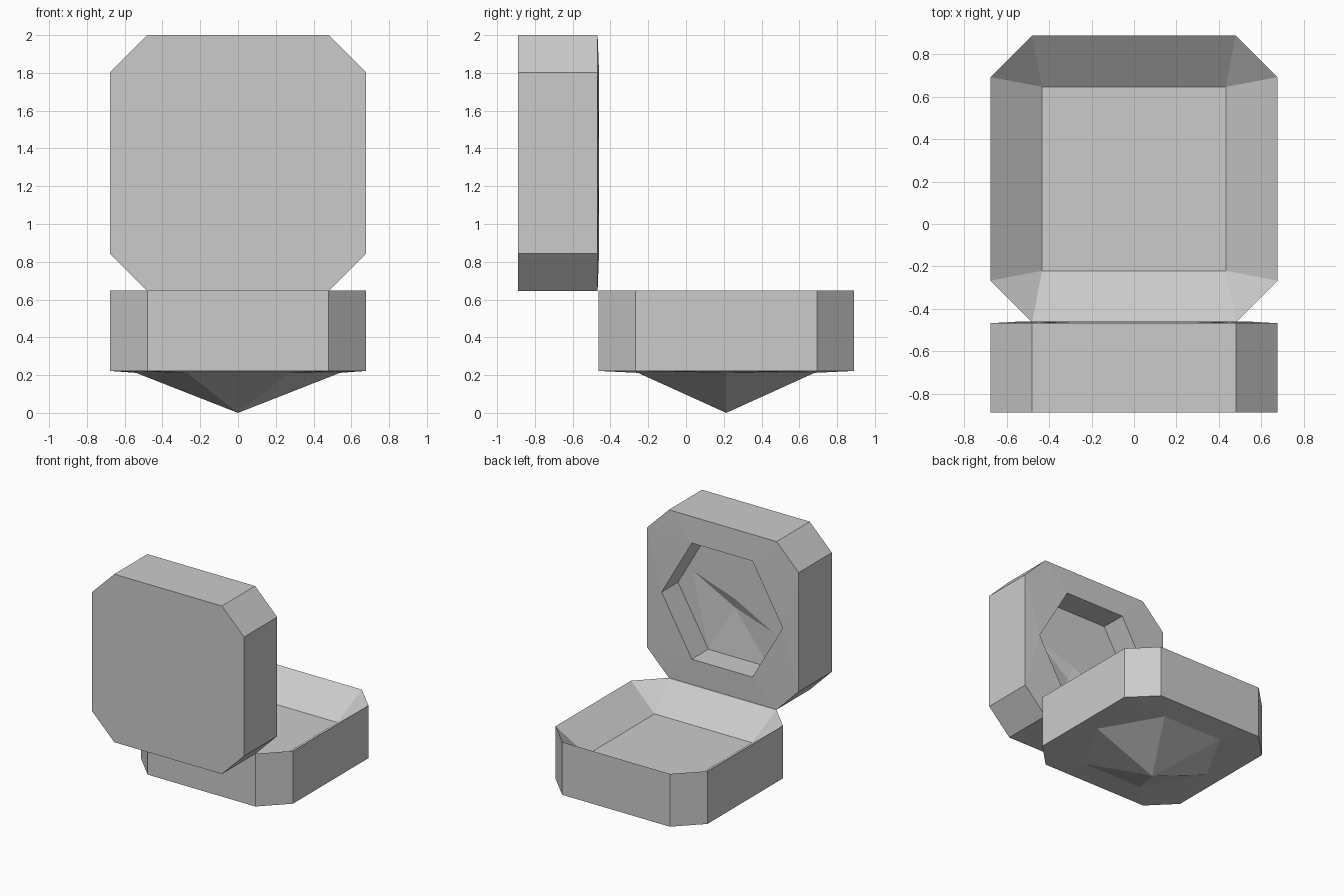
import bpy, bmesh, math
from mathutils import Vector

cube = bpy.data.objects.get("Cube")
if cube:
    bpy.data.objects.remove(cube, do_unlink=True)

HALF, FLAT, HEX = 0.677, 0.48, 0.54
CENTRE_Y, CENTRE_Z = 0.213, 1.323

grey = bpy.data.materials.new("plain_grey")
grey.use_nodes = True
colour = (0.6, 0.6, 0.6, 1)
grey.diffuse_color = colour
grey.node_tree.nodes["Principled BSDF"].inputs["Base Color"].default_value = colour


def on_base(u, v, w):
    return Vector((u, CENTRE_Y + v, w))


def on_lid(u, v, w):
    return Vector((u, w, CENTRE_Z + v))


def octagon(bm, place, w):
    """Square outline with chamfered corners."""
    pts = [(HALF, FLAT), (FLAT, HALF)]
    pts += [(-u, v) for u, v in reversed(pts)]
    pts += [(-u, -v) for u, v in pts]
    return [bm.verts.new(place(u, v, w)) for u, v in pts]


def hexagon(bm, place, w):
    return [bm.verts.new(place(HEX * math.cos(i * math.pi / 3),
                               HEX * math.sin(i * math.pi / 3), w)) for i in range(6)]


def walls(bm, a, b):
    n = len(a)
    for i in range(n):
        bm.faces.new((a[i], a[(i + 1) % n], b[(i + 1) % n], b[i]))


def collar(bm, outer, inner):
    """Join the octagon to the smaller hexagon with a facetted ring."""
    edges = []
    for ring in (outer, inner):
        for i, v in enumerate(ring):
            pair = (v, ring[(i + 1) % len(ring)])
            edges.append(bm.edges.get(pair) or bm.edges.new(pair))
    bmesh.ops.bridge_loops(bm, edges=edges)


def finish(bm, name):
    bmesh.ops.recalc_face_normals(bm, faces=bm.faces)
    mesh = bpy.data.meshes.new(name)
    bm.to_mesh(mesh)
    bm.free()
    mesh.materials.append(grey)
    obj = bpy.data.objects.new(name, mesh)
    bpy.context.collection.objects.link(obj)


# Box base: chamfered tray with a sloping hollow and a six-sided point below
bm = bmesh.new()
rim = octagon(bm, on_base, 0.647)
bottom = octagon(bm, on_base, 0.222)
walls(bm, rim, bottom)

s = 0.434
floor = [bm.verts.new(on_base(u, v, 0.462)) for u, v in ((s, s), (-s, s), (-s, -s), (s, -s))]
bm.faces.new(floor)
for i in range(4):
    bm.faces.new((rim[2 * i], rim[2 * i + 1], floor[i]))
    bm.faces.new((rim[2 * i + 1], rim[(2 * i + 2) % 8], floor[(i + 1) % 4], floor[i]))

point_ring = hexagon(bm, on_base, 0.212)
collar(bm, bottom, point_ring)
tip = bm.verts.new(on_base(0, 0, 0))
for i in range(6):
    bm.faces.new((point_ring[i], point_ring[(i + 1) % 6], tip))
finish(bm, "box_base")

# Open lid: chamfered slab with a six-sided recess on its inner face
bm = bmesh.new()
front = octagon(bm, on_lid, -0.89)
back = octagon(bm, on_lid, -0.468)
bm.faces.new(front)
walls(bm, front, back)
mouth = hexagon(bm, on_lid, -0.46)
collar(bm, back, mouth)
h = hexagon(bm, on_lid, -0.67)
walls(bm, mouth, h)

# Recess floor with a narrow slanting crease
left_end = bm.verts.new(on_lid(0.41, 0.13, -0.67))
right_end = bm.verts.new(on_lid(-0.31, -0.18, -0.67))
upper = bm.verts.new(on_lid(0.03, 0.0, -0.67))
lower = bm.verts.new(on_lid(0.06, -0.09, -0.71))
bm.faces.new((h[0], h[1], h[2], h[3], right_end, upper, left_end))
crease = [bm.faces.new((left_end, upper, lower)), bm.faces.new((upper, right_end, lower))]
lower_floor = bm.faces.new((h[3], h[4], h[5], h[0], left_end, lower, right_end))
bmesh.ops.triangulate(bm, faces=[lower_floor])
finish(bm, "open_lid")
